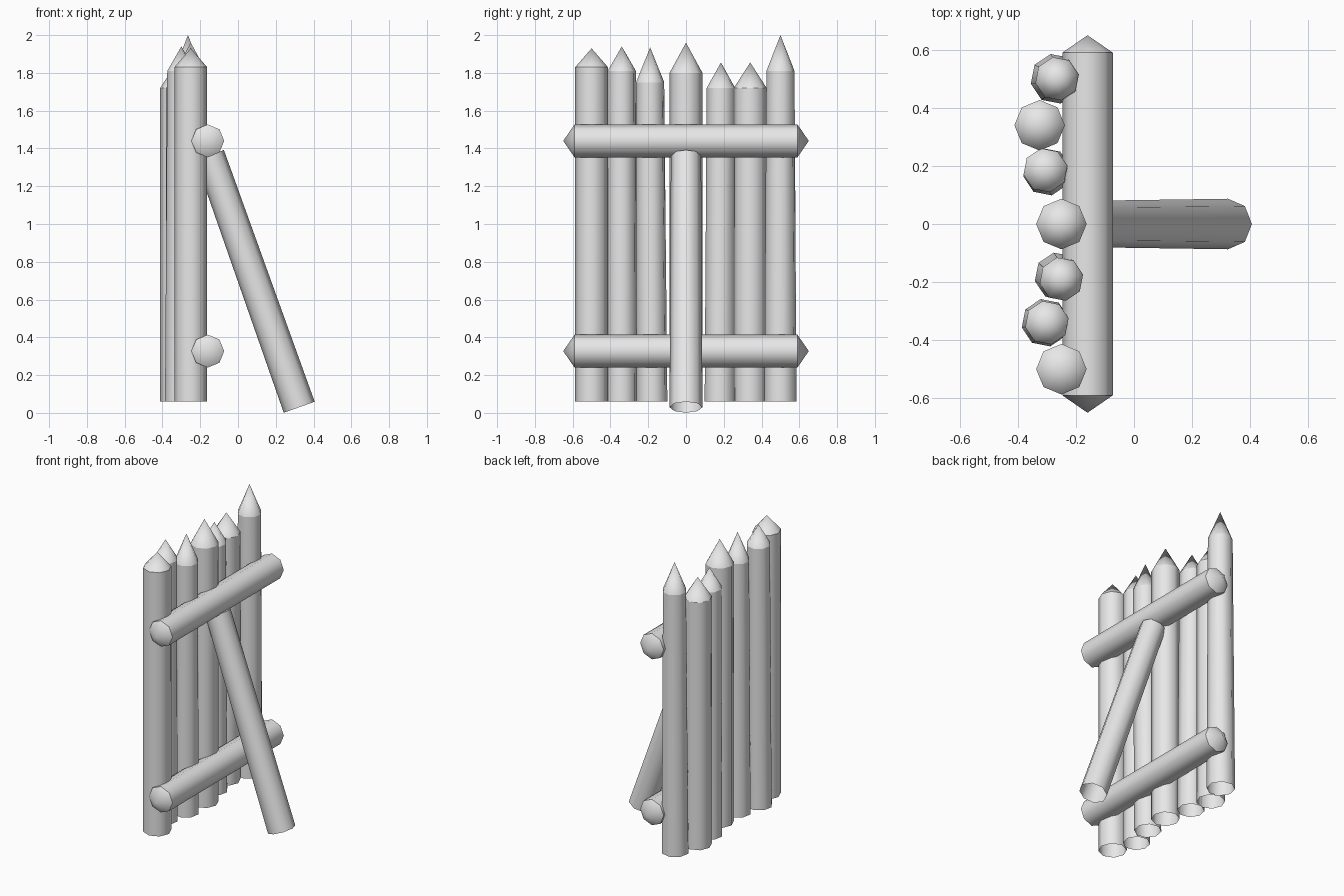
import bpy, bmesh
from math import cos, sin, tau
from mathutils import Vector

cube = bpy.data.objects.get("Cube")
if cube:
    bpy.data.objects.remove(cube, do_unlink=True)

wood = bpy.data.materials.new("pale_grey_wood")
wood.use_nodes = True
wood.diffuse_color = (0.8, 0.8, 0.8, 1)
wood.node_tree.nodes["Principled BSDF"].inputs["Base Color"].default_value = (0.8, 0.8, 0.8, 1)

SIDES = 8


def log(name, start, end, r0, r1, tip=None, tail=None, turn=0.0):
    """Eight-sided log from start to end, with optional pointed ends."""
    start, end = Vector(start), Vector(end)
    axis = (end - start).normalized()
    side = Vector((0, 1, 0)) if abs(axis.y) < 0.9 else Vector((1, 0, 0))
    side = (side - axis * side.dot(axis)).normalized()
    other = axis.cross(side)
    bm = bmesh.new()

    def ring(centre, r):
        angles = [turn + tau * i / SIDES for i in range(SIDES)]
        return [bm.verts.new(centre + r * (cos(a) * side + sin(a) * other)) for a in angles]

    low, high = ring(start, r0), ring(end, r1)
    tip_v = bm.verts.new(tip) if tip else None
    tail_v = bm.verts.new(tail) if tail else None
    for i in range(SIDES):
        j = (i + 1) % SIDES
        bm.faces.new((low[i], low[j], high[j], high[i]))
        if tip_v:
            bm.faces.new((high[i], high[j], tip_v))
        if tail_v:
            bm.faces.new((low[j], low[i], tail_v))
    if not tip_v:
        bm.faces.new(high)
    # smooth round the log, crisp at the cut rings
    for f in bm.faces:
        f.smooth = True
    for loop in (low, high):
        for i in range(SIDES):
            e = bm.edges.get((loop[i], loop[(i + 1) % SIDES]))
            e.smooth = False
    mesh = bpy.data.meshes.new(name)
    bm.to_mesh(mesh)
    bm.free()
    mesh.materials.append(wood)
    obj = bpy.data.objects.new(name, mesh)
    bpy.context.collection.objects.link(obj)
    return obj


# Sharpened stakes: bottom x, y; top x, y; radii; shoulder and tip height; twist
BASE = 0.06
stakes = [
    (-0.25, -0.50, -0.25, -0.50, 0.087, 0.087, 1.83, 1.93, 0),
    (-0.305, -0.34, -0.30, -0.34, 0.083, 0.076, 1.81, 1.94, 0.2),
    (-0.26, -0.18, -0.25, -0.19, 0.083, 0.076, 1.75, 1.935, 0.2),
    (-0.25, 0.00, -0.25, 0.00, 0.087, 0.087, 1.80, 1.96, 0),
    (-0.30, 0.18, -0.305, 0.185, 0.083, 0.077, 1.72, 1.855, 0.2),
    (-0.325, 0.34, -0.325, 0.34, 0.087, 0.087, 1.72, 1.855, 0),
    (-0.27, 0.50, -0.265, 0.50, 0.087, 0.076, 1.81, 2.00, 0.2),
]
for n, (bx, by, tx, ty, r0, r1, shoulder, tip, turn) in enumerate(stakes, 1):
    log(f"stake_{n}", (bx, by, BASE), (tx, ty, shoulder), r0, r1, tip=(tx, ty, tip), turn=turn)

# Horizontal rails, pointed at both ends
for name, z in (("lower_rail", 0.327), ("upper_rail", 1.44)):
    log(name, (-0.16, -0.59, z), (-0.16, 0.59, z), 0.087, 0.087,
        tip=(-0.16, 0.65, z), tail=(-0.16, -0.65, z))

# Leaning support
log("brace", (0.324, 0, 0.03), (-0.15, 0, 1.365), 0.087, 0.08)
